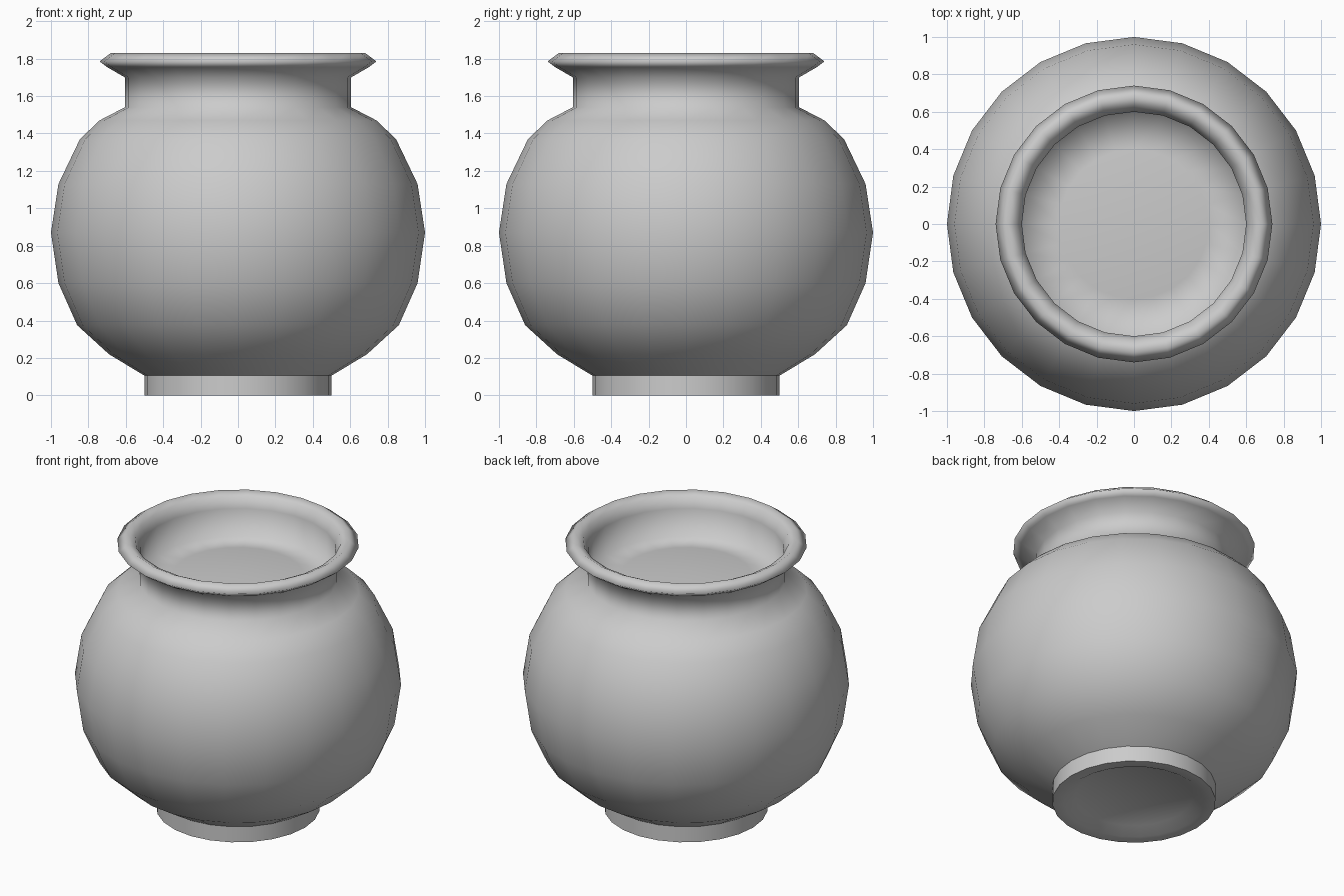
import bpy, bmesh, math

cube = bpy.data.objects.get("Cube")
if cube:
    bpy.data.objects.remove(cube, do_unlink=True)

SEGMENTS = 24

clay = bpy.data.materials.new("grey_clay")
clay.use_nodes = True
GREY = (0.6, 0.6, 0.6, 1)
clay.diffuse_color = GREY
clay.node_tree.nodes["Principled BSDF"].inputs["Base Color"].default_value = GREY


def lathe(name, profile, sharp_angle):
    """Spin a (radius, height) profile around z."""
    bm = bmesh.new()
    verts = [bm.verts.new((r, 0, z)) for r, z in profile]
    edges = [bm.edges.new(pair) for pair in zip(verts, verts[1:])]
    bmesh.ops.spin(bm, geom=verts + edges, cent=(0, 0, 0), axis=(0, 0, 1),
                   angle=math.tau, steps=SEGMENTS, use_duplicate=False)
    bmesh.ops.remove_doubles(bm, verts=bm.verts, dist=0.0005)
    bmesh.ops.dissolve_degenerate(bm, edges=bm.edges, dist=0.0005)
    bmesh.ops.recalc_face_normals(bm, faces=bm.faces)
    # The profiles run upward on the outside, so the widest face must point out
    widest = max(bm.faces, key=lambda f: f.calc_center_median().xy.length)
    if widest.normal.xy.dot(widest.calc_center_median().xy) < 0:
        bmesh.ops.reverse_faces(bm, faces=bm.faces)
    mesh = bpy.data.meshes.new(name)
    bm.to_mesh(mesh)
    bm.free()
    mesh.materials.append(clay)
    obj = bpy.data.objects.new(name, mesh)
    bpy.context.collection.objects.link(obj)
    bpy.ops.object.select_all(action='DESELECT')
    obj.select_set(True)
    bpy.context.view_layer.objects.active = obj
    bpy.ops.object.shade_smooth_by_angle(angle=math.radians(sharp_angle))
    return obj


# Round belly, neck, flared lip and the shallow floor inside the mouth
belly = [(0.5, 0.105), (0.69, 0.22), (0.86, 0.375), (0.96, 0.6), (1.0, 0.87),
         (0.96, 1.13), (0.845, 1.37), (0.74, 1.47), (0.605, 1.54)]
lip = [(0.605, 1.7), (0.7, 1.755), (0.74, 1.785), (0.68, 1.83), (0.63, 1.805)]
floor = [(0.6, 1.74), (0.6, 1.55), (0.4, 1.57), (0, 1.6)]
lathe("pot_body", belly + lip + floor, 120)

# Foot ring with a hollowed underside
lathe("foot_ring", [(0.5, 0.105), (0.5, 0), (0.43, 0), (0.36, 0.04), (0, 0.06)], 60)
